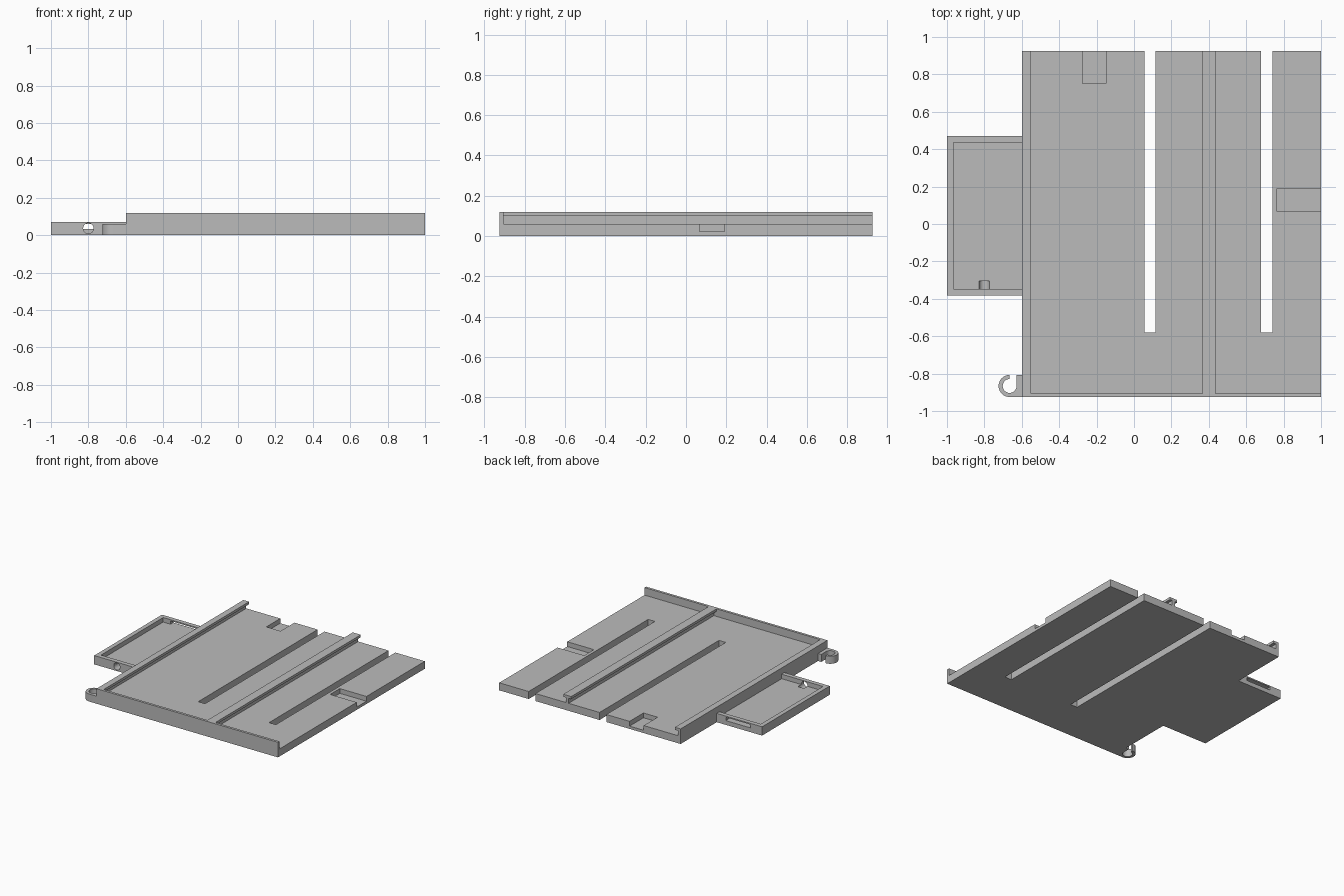
import bpy, bmesh
from math import cos, sin, radians, pi
from mathutils import Matrix

if "Cube" in bpy.data.objects:
    bpy.data.objects.remove(bpy.data.objects["Cube"], do_unlink=True)

grey = bpy.data.materials.new("mid grey")
grey.use_nodes = True
grey.diffuse_color = (0.5, 0.5, 0.5, 1)
grey.node_tree.nodes["Principled BSDF"].inputs["Base Color"].default_value = (0.5, 0.5, 0.5, 1)


def finish(name, bm):
    bmesh.ops.recalc_face_normals(bm, faces=bm.faces)
    mesh = bpy.data.meshes.new(name)
    bm.to_mesh(mesh)
    bm.free()
    mesh.materials.append(grey)
    ob = bpy.data.objects.new(name, mesh)
    bpy.context.scene.collection.objects.link(ob)
    return ob


def extrude(name, points, low, high, axis="z"):
    """Extrude an xy outline along z, or an xz outline along y."""
    bm = bmesh.new()
    place = (lambda a, b: (a, b, low)) if axis == "z" else (lambda a, b: (a, low, b))
    face = bm.faces.new([bm.verts.new(place(a, b)) for a, b in points])
    out = bmesh.ops.extrude_face_region(bm, geom=[face])
    verts = [g for g in out["geom"] if isinstance(g, bmesh.types.BMVert)]
    d = high - low
    bmesh.ops.translate(bm, verts=verts, vec=(0, 0, d) if axis == "z" else (0, d, 0))
    return finish(name, bm)


def box(name, x0, x1, y0, y1, z0, z1):
    return extrude(name, [(x0, y0), (x1, y0), (x1, y1), (x0, y1)], z0, z1)


def cut(target, cutter):
    cutter.hide_render = True
    mod = target.modifiers.new("cut", "BOOLEAN")
    mod.operation, mod.solver, mod.object = "DIFFERENCE", "EXACT", cutter
    bpy.context.view_layer.objects.active = target
    bpy.ops.object.modifier_apply(modifier=mod.name)
    bpy.data.objects.remove(cutter, do_unlink=True)


def arc(cx, cy, r, start, end, steps):
    angles = [radians(start + (end - start) * i / steps) for i in range(steps + 1)]
    return [(cx + r * cos(a), cy + r * sin(a)) for a in angles]


LEFT, RIGHT, FRONT, BACK = -0.6, 1.0, -0.925, 0.925
WALL, DECK, LIP, TOP = 0.02, 0.06, 0.1, 0.12
INNER = FRONT + WALL
STEM = 0.025

# Base plate with two long open slots
outline = [(LEFT + STEM, INNER), (RIGHT, INNER), (RIGHT, BACK)]
for s0, s1 in ((0.68, 0.74), (0.055, 0.115)):
    outline += [(s1, BACK), (s1, -0.58), (s0, -0.58), (s0, BACK)]
outline.append((LEFT + STEM, BACK))
plate = extrude("base_plate", outline, 0, DECK)

# Shallow recesses in the back and side edges
cut(plate, box("back_recess", -0.275, -0.15, 0.75, 1.0, 0.022, 0.2))
cut(plate, box("side_recess", 0.765, 1.1, 0.068, 0.19, 0.022, 0.2))

# Front wall and the two lipped rails
box("front_wall", LEFT, RIGHT, FRONT, INNER, 0, TOP)
edge = LEFT + STEM
extrude("edge_rail", [(LEFT, 0), (edge, 0), (edge, LIP), (-0.55, LIP),
                      (-0.55, TOP), (LEFT, TOP)], INNER, BACK, "y")
mid = 0.4
half = [(STEM / 2, DECK), (STEM / 2, LIP), (0.035, LIP), (0.035, TOP)]
extrude("middle_rail", [(mid + x, z) for x, z in half]
        + [(mid - x, z) for x, z in reversed(half)], INNER, BACK, "y")

# Side tray: hollow, with a slot at the back and a round hole at the front
tray = box("side_tray", -1.0, LEFT, -0.383, 0.47, 0, 0.07)
cut(tray, box("tray_hollow", -0.965, LEFT + 0.1, -0.348, 0.435, 0.034, 0.2))
cut(tray, box("tray_slot", -0.9, -0.68, 0.4, 0.6, 0.034, 0.06))
hole = arc(-0.8, 0.037, 0.028, 0, 345, 23)
cut(tray, extrude("tray_hole", hole, -0.5, -0.305, "y"))

# Open cable hook at the front corner
cx, cy = -0.665, -0.866
hook = [(LEFT, FRONT), (LEFT, -0.807), (cx + 0.037, -0.807)]
hook += arc(cx, cy, 0.037, 0, -270, 24)
hook += arc(cx, cy, 0.059, 90, 270, 20)
extrude("cable_hook", hook, 0, DECK)

# Keep flat faces crisp and round walls smooth
for ob in bpy.context.scene.objects:
    ob.select_set(ob.name in ("side_tray", "cable_hook"))
bpy.context.view_layer.objects.active = tray
bpy.ops.object.shade_smooth_by_angle(angle=radians(30))
